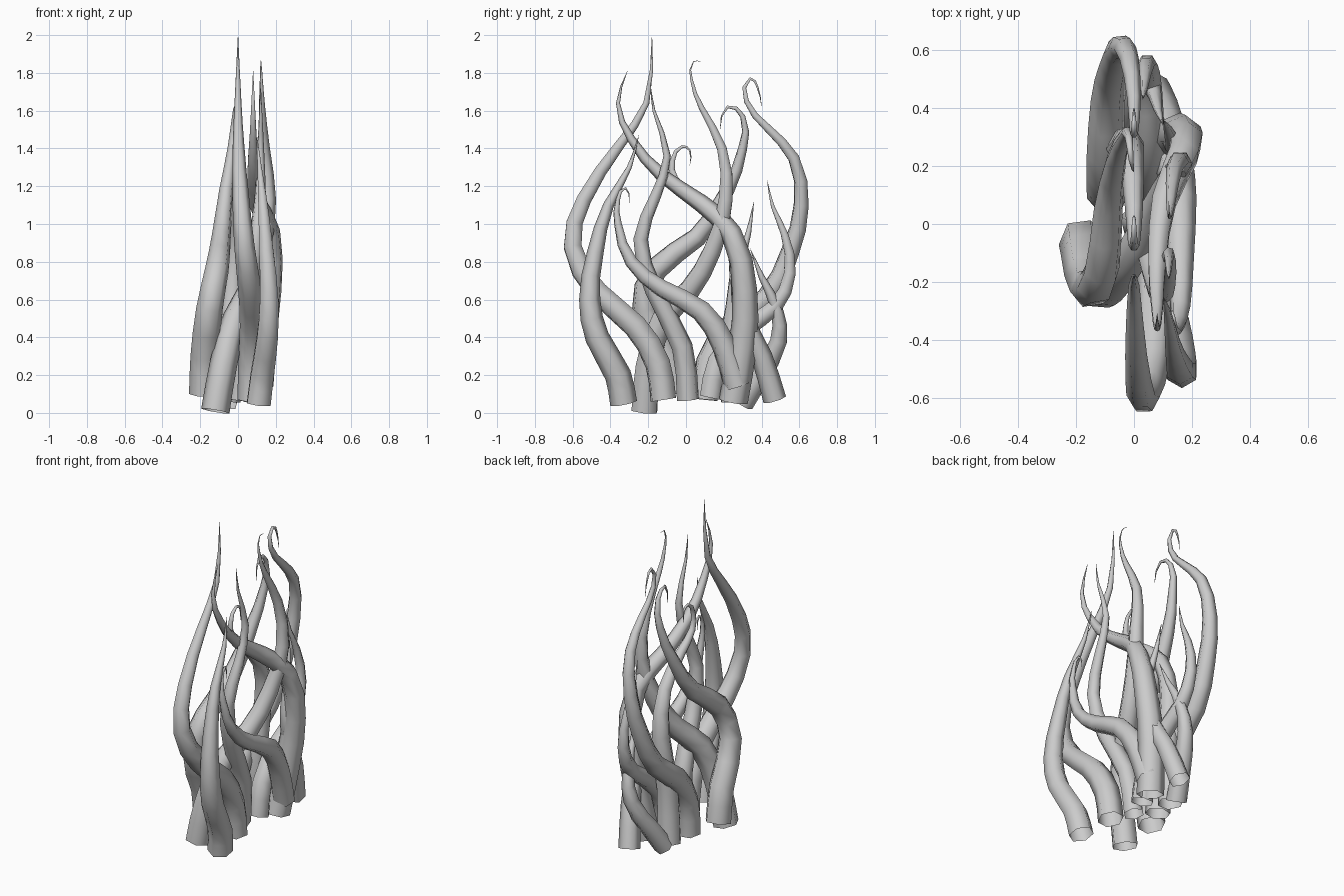
import bpy
from mathutils import Vector

# Remove the default cube
cube = bpy.data.objects.get("Cube")
if cube:
    bpy.data.objects.remove(cube, do_unlink=True)

# One plain grey for every strand
grey = bpy.data.materials.new("pale_grey")
grey.use_nodes = True
grey_color = (.6, .6, .6, 1)
grey.diffuse_color = grey_color
grey.node_tree.nodes["Principled BSDF"].inputs["Base Color"].default_value = grey_color


def taper(fraction):
    """Relative thickness along a strand, from full at the root to a point."""
    return max(1 - fraction ** 1.6, .01)


def sway_at(sway, fraction):
    """Sideways position, blended between evenly spaced values."""
    place = fraction * (len(sway) - 1)
    index = min(int(place), len(sway) - 2)
    blend = place - index
    return sway[index] * (1 - blend) + sway[index + 1] * blend


def strand(name, thickness, sway, *side_path):
    """Open-ended six-sided tube that tapers along a smooth path.

    side_path holds the (y, z) outline of the path from root to tip,
    sway the x positions spread evenly along it.
    """
    points = [Vector(p) for p in side_path]
    lengths = [0]
    for start, end in zip(points, points[1:]):
        lengths.append(lengths[-1] + (end - start).length)

    curve = bpy.data.curves.new(name, "CURVE")
    curve.dimensions = "3D"
    curve.resolution_u = 2
    curve.bevel_depth = thickness
    curve.bevel_resolution = 1
    curve.use_fill_caps = False
    spline = curve.splines.new("BEZIER")
    spline.bezier_points.add(len(points) - 1)
    for knot, point, length in zip(spline.bezier_points, points, lengths):
        fraction = length / lengths[-1]
        knot.co = (sway_at(sway, fraction), point.x, point.y)
        knot.handle_left_type = knot.handle_right_type = "AUTO"
        knot.radius = taper(fraction)

    # Turn the curve into a smooth shaded mesh
    obj = bpy.data.objects.new(name, curve)
    bpy.context.collection.objects.link(obj)
    bpy.ops.object.select_all(action="DESELECT")
    obj.select_set(True)
    bpy.context.view_layer.objects.active = obj
    bpy.ops.object.convert(target="MESH")
    obj = bpy.context.view_layer.objects.active
    obj.name = name
    obj.data.materials.clear()
    obj.data.materials.append(grey)
    bpy.ops.object.shade_smooth()


# Strands rooted at the front
strand("front_strand", .072, (.11, .17, .14, .1),
       (-.33, .05), (-.36, .2), (-.47, .4), (-.51, .6),
       (-.48, .85), (-.41, 1.1), (-.3, 1.3), (-.25, 1.47))
strand("tallest_strand", .074, (.07, .08, .02, 0, 0),
       (-.12, .07), (-.15, .26), (-.27, .46), (-.47, .64),
       (-.6, .88), (-.54, 1.13), (-.35, 1.42), (-.21, 1.64), (-.18, 2))
strand("low_rooted_strand", .076, (-.12, -.05, .1, .16, .13, .12),
       (-.22, .01), (-.2, .25), (-.12, .5), (.02, .65), (.14, .86),
       (.21, 1.13), (.19, 1.4), (.08, 1.62), (.03, 1.76), (.04, 1.86), (.08, 1.86))

# Strands rooted in the middle
strand("centre_strand", .06, (.01, .07, .12, .12),
       (.01, .07), (-.02, .35), (-.17, .65), (-.24, .92),
       (-.16, 1.15), (-.1, 1.36), (-.17, 1.6), (-.19, 1.75))
strand("right_bulging_strand", .08, (-.18, -.17, -.1, -.08, -.03, 0),
       (-.06, .1), (-.1, .3), (-.22, .55), (-.16, .76), (.06, .93),
       (.22, 1.18), (.3, 1.4), (.3, 1.57), (.22, 1.62), (.18, 1.5))
strand("back_arching_strand", .072, (-.09, -.1, -.06, 0, 0),
       (.1, .07), (.12, .27), (.24, .46), (.43, .61), (.55, .85), (.61, 1.1),
       (.57, 1.35), (.43, 1.51), (.32, 1.65), (.34, 1.77), (.38, 1.72), (.4, 1.62))
strand("inner_hooked_strand", .074, (-.06, -.03, 0, 0),
       (.25, .06), (.24, .4), (.28, .72), (.22, .98), (.05, 1.14),
       (-.06, 1.24), (-.07, 1.34), (-.02, 1.41), (.02, 1.39), (.02, 1.31))

# Strands rooted at the back
strand("left_winding_strand", .07, (.12, .16, .16, .13),
       (.27, .14), (.2, .36), (.08, .54), (-.13, .66), (-.29, .8),
       (-.36, 1), (-.36, 1.13), (-.32, 1.19), (-.3, 1.11))
strand("left_sweeping_strand", .078, (.09, .14, .2, .08, .08, .08),
       (.25, .06), (.3, .35), (.31, .65), (.24, .95), (.08, 1.11),
       (-.13, 1.26), (-.29, 1.45), (-.36, 1.64), (-.31, 1.81))
strand("back_outer_strand", .066, (.05, .05, .03),
       (.13, .08), (.17, .27), (.32, .45), (.47, .56),
       (.55, .74), (.52, .95), (.46, 1.09), (.43, 1.23))
strand("rear_strand", .062, (.06, .15, .1),
       (.47, .07), (.4, .3), (.31, .5), (.27, .7), (.33, .95), (.36, 1.12))
strand("short_rear_strand", .06, (-.06, .05, .1),
       (.3, .05), (.38, .18), (.49, .38), (.48, .55), (.4, .72), (.34, .87))
